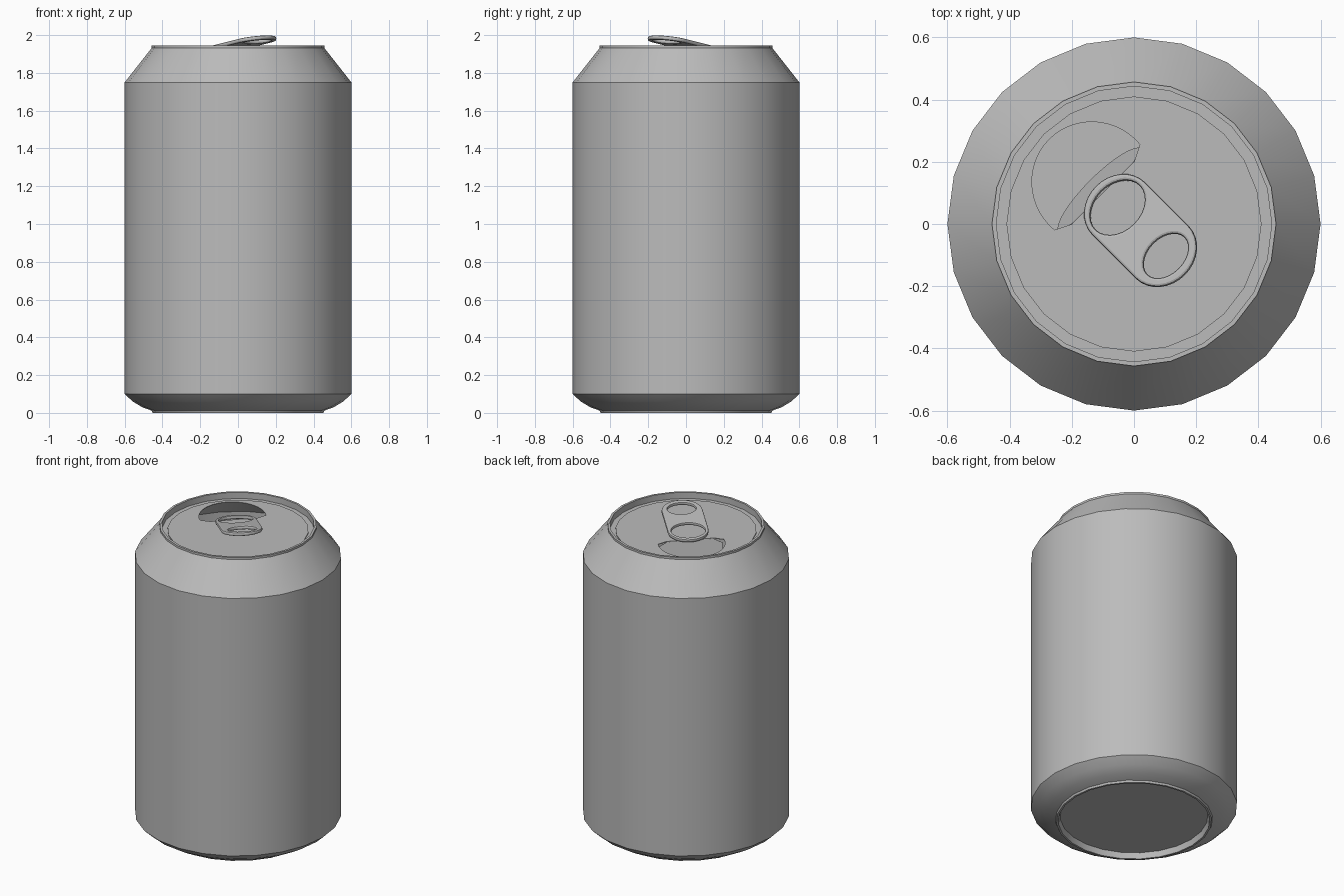
import bpy, bmesh, math
from math import sin, cos, radians, pi

cube = bpy.data.objects.get("Cube")
if cube:
    bpy.data.objects.remove(cube)

SIDES = 24
LID_Z = 1.912
TURN = radians(135)          # opening points to the back right

metal = bpy.data.materials.new("grey metal")
metal.use_nodes = True
GREY = (0.5, 0.5, 0.5, 1)
metal.diffuse_color = GREY
metal.node_tree.nodes["Principled BSDF"].inputs["Base Color"].default_value = GREY


def finish(obj):
    bpy.ops.object.select_all(action='DESELECT')
    obj.select_set(True)
    bpy.context.view_layer.objects.active = obj
    if obj.type == 'CURVE':
        bpy.ops.object.convert(target='MESH')
        obj = bpy.context.object
    obj.data.materials.clear()
    obj.data.materials.append(metal)
    bpy.ops.object.shade_smooth_by_angle(angle=radians(30))
    return obj


def lathe(name, profile):
    """Turn an (r, z) profile, listed from bottom to top, around z."""
    bm = bmesh.new()
    rings = [[bm.verts.new((r * sin(2 * pi * i / SIDES), -r * cos(2 * pi * i / SIDES), z))
              for i in range(SIDES)] for r, z in profile]
    for low, high in zip(rings, rings[1:]):
        for i in range(SIDES):
            j = (i + 1) % SIDES
            bm.faces.new((low[i], low[j], high[j], high[i]))
    bm.faces.new(rings[0][::-1])
    mesh = bpy.data.meshes.new(name)
    bm.to_mesh(mesh)
    bm.free()
    obj = bpy.data.objects.new(name, mesh)
    bpy.context.collection.objects.link(obj)
    return finish(obj)


def arc(cx, a, b, start, end, n):
    steps = [radians(start + (end - start) * i / n) for i in range(n + 1)]
    return [(cx + a * cos(t), b * sin(t)) for t in steps]


def plate(name, outlines, location, tilt=0, thick=0.002, bevel=0):
    """Flat sheet with holes; the first outline is the rim."""
    curve = bpy.data.curves.new(name, 'CURVE')
    curve.dimensions = '2D'
    curve.fill_mode = 'BOTH'
    curve.extrude = thick
    curve.bevel_depth = bevel
    curve.bevel_resolution = 1
    for points in outlines:
        spline = curve.splines.new('POLY')
        spline.points.add(len(points) - 1)
        for p, (x, y) in zip(spline.points, points):
            p.co = (x, y, 0, 1)
        spline.use_cyclic_u = True
    obj = bpy.data.objects.new(name, curve)
    bpy.context.collection.objects.link(obj)
    obj.location = location
    obj.rotation_euler = (0, tilt, TURN)
    return finish(obj)


# Can wall: recessed base, foot, rounded lower edge, side, shoulder, rim, lid groove
lathe("can_body", [
    (0.43, 0.035), (0.44, 0.0), (0.452, 0.0), (0.457, 0.012),
    (0.507, 0.03), (0.557, 0.06), (0.6, 0.1),
    (0.6, 1.75), (0.457, 1.932), (0.457, 1.945), (0.443, 1.945),
    (0.443, LID_Z - 0.006), (0.41, LID_Z - 0.006), (0.41, LID_Z)])

# Lid with the drinking hole
HINGE = 0.14
mouth = arc(0.185, 0.2, 0.195, -95, 95, 28) + [(HINGE, 0.14), (HINGE, -0.14)]
rim = arc(0, 0.41, 0.41, 0, 360, SIDES)[:-1]
plate("lid", [rim, mouth[::-1]], (0, 0, LID_Z - 0.002))

# Pushed-in flap hanging from the hinge
flap = [((x - HINGE) * 0.97, y * 0.97) for x, y in mouth]
plate("mouth_flap", [flap],
      (HINGE * cos(TURN), HINGE * sin(TURN), LID_Z - 0.003), radians(76))

# Pull tab with rounded ends and two finger holes
tab = arc(0.07, 0.097, 0.112, -90, 90, 16) + arc(-0.13, 0.097, 0.112, 90, 270, 16)
nose_hole = arc(0.075, 0.083, 0.108, 360, 0, 28)[:-1]
finger_hole = arc(-0.148, 0.066, 0.092, 360, 0, 28)[:-1]
plate("pull_tab", [tab, nose_hole, finger_hole], (0, 0, 1.948), radians(10), 0.003, 0.008)
